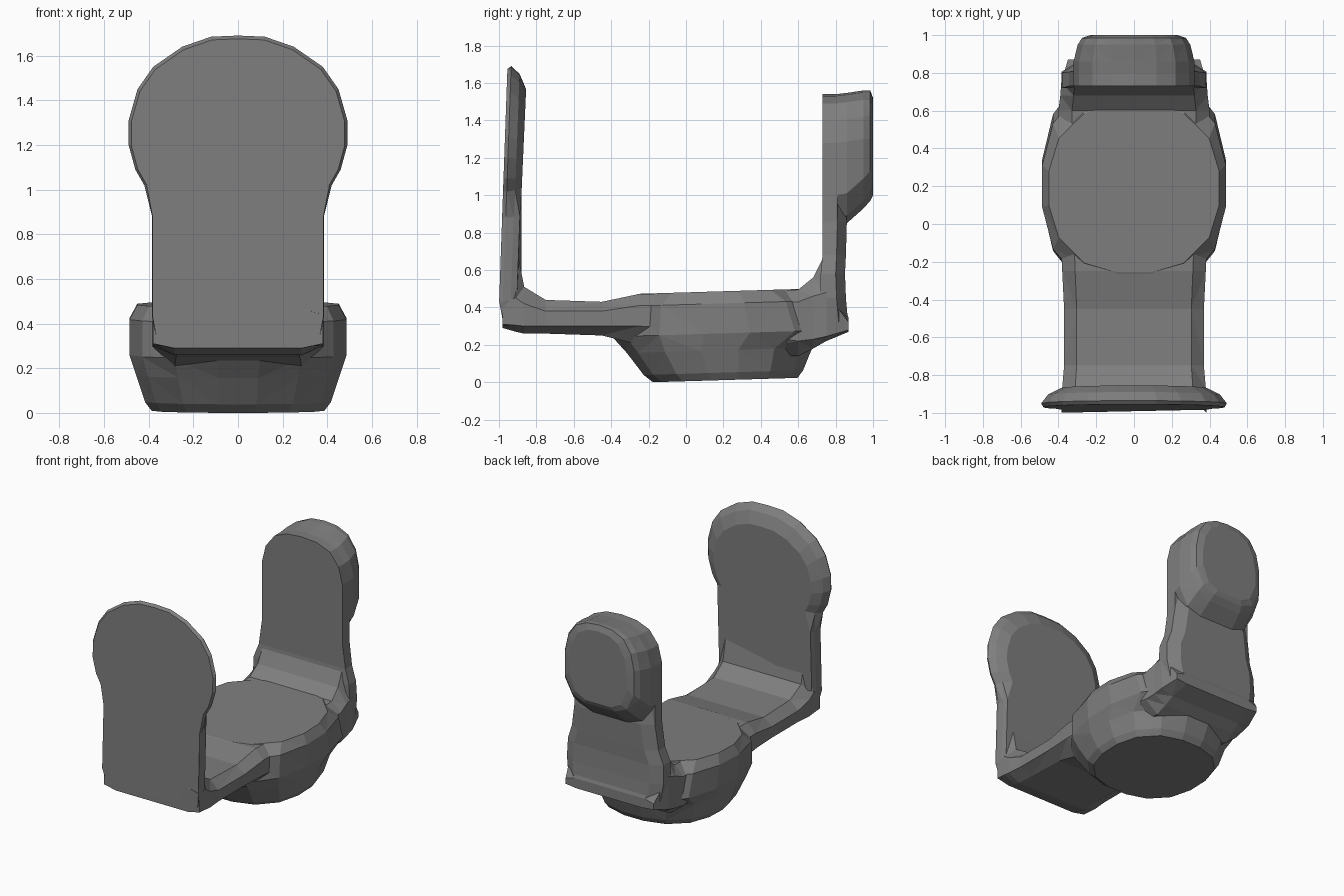
import bpy, bmesh
from math import cos, sin, pi

if "Cube" in bpy.data.objects:
    bpy.data.objects.remove(bpy.data.objects["Cube"])

dark = bpy.data.materials.new("dark_grey")
dark.diffuse_color = (.21, .21, .21, 1)
dark.use_nodes = True
dark.node_tree.nodes["Principled BSDF"].inputs["Base Color"].default_value = dark.diffuse_color


def loft(name, rings):
    """Skin a list of equal-length point rings and cap both ends."""
    bm = bmesh.new()
    vr = [[bm.verts.new(p) for p in r] for r in rings]
    n = len(rings[0])
    for a, b in zip(vr, vr[1:]):
        for i in range(n):
            j = (i + 1) % n
            bm.faces.new((a[i], a[j], b[j], b[i]))
    bm.faces.new(vr[0][::-1])
    bm.faces.new(vr[-1])
    bmesh.ops.triangulate(bm, faces=[f for f in bm.faces if len(f.verts) == 4])
    bmesh.ops.recalc_face_normals(bm, faces=bm.faces)
    me = bpy.data.meshes.new(name)
    bm.to_mesh(me)
    bm.free()
    me.materials.append(dark)
    ob = bpy.data.objects.new(name, me)
    bpy.context.collection.objects.link(ob)
    return ob


def mirrored(half):
    """Close a right-hand half outline by mirroring it in x."""
    return half + [(-x, z) for x, z in reversed(half) if x > 0]


# Base strip: chamfered sections (y, half width, bottom, side bottom, side top, top)
strip = []
for y, w, zb, sb, st, zt in [
        (-0.98, .38, .29, .31, .44, .46), (-0.91, .38, .27, .305, .45, .74),
        (-0.865, .38, .26, .30, .42, .51), (-0.75, .37, .26, .30, .38, .44),
        (-0.45, .37, .25, .30, .38, .43), (-0.25, .38, .20, .30, .41, .472),
        (0.20, .40, .15, .28, .42, .47), (0.60, .40, .14, .22, .43, .495),
        (0.68, .39, .18, .23, .46, .56), (0.75, .385, .22, .245, .48, .70),
        (0.87, .35, .27, .28, .32, .34)]:
    half = [(.75 * w, zb), (w, sb), (w, st), (.82 * w, zt)]
    strip.append([(x, y, z) for x, z in mirrored(half)])
loft("base_strip", strip)

# Rounded bowl with a flat top disc: (z, centre y, x radius, y radius)
bowl = []
for z, cy, rx, ry in [(0, .21, .39, .39), (.04, .20, .42, .43),
                      (.16, .18, .46, .50), (.25, .22, .49, .62),
                      (.41, .20, .49, .57), (.475, .19, .455, .45)]:
    ring = []
    for i in range(16):
        a = 2 * pi * (i + .5) / 16
        c, s = cos(a), sin(a)
        k = (abs(c) ** 2.4 + abs(s) ** 2.4) ** (-1 / 2.4)
        y = cy + ry * s * k
        ring.append((rx * c * k, y, z + .03 * (y + .18)))
    bowl.append(ring)
loft("base_bowl", bowl)

# Front plate: flat front, rounded paddle top, edges tapering to the rear
outline = mirrored([(.36, .30), (.385, .43), (.385, .88), (.42, 1.02), (.46, 1.09),
                    (.49, 1.20), (.49, 1.31), (.45, 1.45), (.38, 1.55),
                    (.25, 1.64), (.12, 1.685), (0, 1.69)])
plate = []
for dy, s in [(0, .975), (.02, 1), (.065, .93), (.10, .79)]:
    ring = []
    for x, z in outline:
        low = z < .95
        k = 1 - (1 - s) * (.2 if low else 1)
        y = -1 + .035 * max(z - .4, 0) + .25 * max(.4 - z, 0)
        ring.append((x * k, y + dy * (.95 if low else 1), 1.1 + (z - 1.1) * k))
    plate.append(ring)
loft("front_plate", plate)

# Rear post foot: (z, half width, front y, back y) with chamfered rear corners
foot = []
for z, w, yf, yb in [(.28, .36, .70, .87), (.45, .385, .72, .855), (.58, .38, .72, .85),
                     (.68, .345, .73, .855), (.86, .32, .73, .86), (1.0, .31, .74, .84)]:
    foot.append([(-w, yf, z), (w, yf, z), (w, yb - .05, z), (w - .08, yb, z),
                 (.08 - w, yb, z), (-w, yb - .05, z)])
loft("rear_post_foot", foot)

# Rear post: arched upright with a flat front
arch = [(.32, 1.28), (.29, 1.40), (.22, 1.49), (.12, 1.53), (0, 1.54)]
post = mirrored([(.32, .66)] + arch)
loft("rear_post", [[(x, y, z) for x, z in post] for y in (.73, .81)])

# Rear pad: thickened rounded pad behind the post
pad_half = [(.14, .84), (.25, .88), (.32, 1.0)] + arch
pad = []
for y, s, dz, lift in [(.80, 1, 0, 0), (.86, 1, .007, .01), (.95, .93, .02, .09),
                       (.985, .86, .02, .13), (1.0, .72, -.02, .16)]:
    pad.append([(x * s, y, z + (dz if z > 1.1 else lift)) for x, z in mirrored(pad_half)])
loft("rear_pad", pad)
